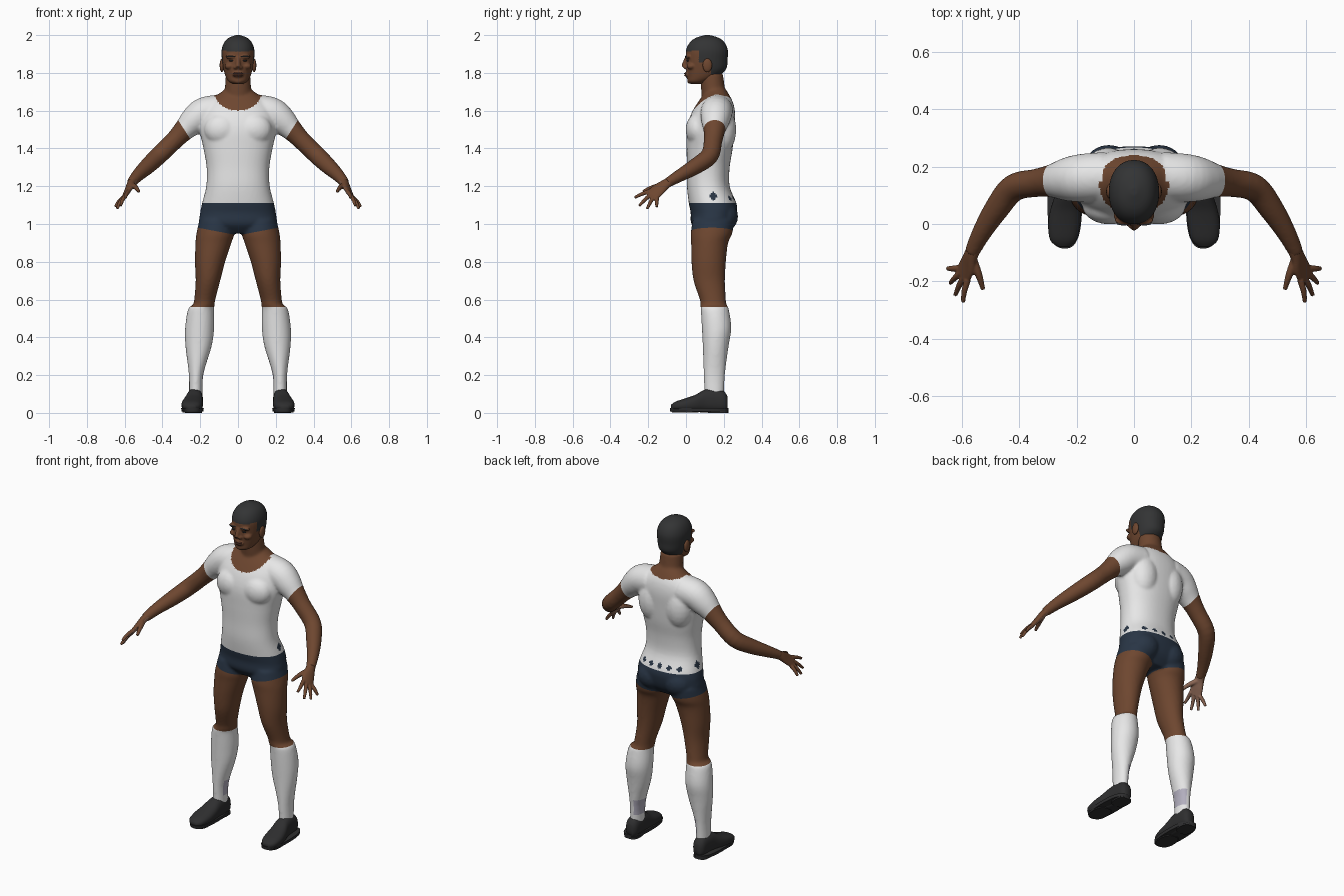
import bpy, bmesh, math
from mathutils import Vector

if "Cube" in bpy.data.objects:
    bpy.data.objects.remove(bpy.data.objects["Cube"])


def material(name, *rgb):
    m = bpy.data.materials.new(name)
    m.use_nodes = True
    m.diffuse_color = (*rgb, 1)
    bsdf = next(n for n in m.node_tree.nodes if n.type == 'BSDF_PRINCIPLED')
    bsdf.inputs["Base Color"].default_value = (*rgb, 1)
    bsdf.inputs["Roughness"].default_value = 0.8
    return m


SKIN = material("brown skin", 0.155, 0.062, 0.029)
PALM = material("light palm", 0.29, 0.15, 0.10)
LIPS = material("dark lips", 0.11, 0.04, 0.025)
HAIR = material("black hair", 0.033, 0.034, 0.035)
WHITE = material("white cloth", 0.8, 0.8, 0.8)
NAVY = material("navy cloth", 0.022, 0.036, 0.06)
LILAC = material("lilac patch", 0.45, 0.43, 0.52)
BLACK = material("black leather", 0.028, 0.028, 0.029)
BOTH, X, Y, Z = (1, -1), Vector((1, 0, 0)), Vector((0, 1, 0)), Vector((0, 0, 1))


def refine(rings, steps=4):
    """Smooth curve through the given rings."""
    r = [Vector(p) for p in rings]
    out = []
    for i in range(len(r) - 1):
        a, b, c, d = r[max(i - 1, 0)], r[i], r[i + 1], r[min(i + 2, len(r) - 1)]
        for k in range(steps):
            t = k / steps
            out.append(b + (c - a) * (t / 2) + (a * 2 - b * 5 + c * 4 - d) * (t * t / 2)
                       + (b * 3 - a - c * 3 + d) * (t ** 3 / 2))
    return out + [r[-1]]


def loft(bm, rings, u=None, v=None, sides=(1,), power=2.0, n=32, steps=4):
    """Skin rings (x, y, z, radius u, radius v); round tubes find their own axes."""
    path = refine(rings, steps)
    for s in sides:
        loops = []
        for i, p in enumerate(path):
            a, b = u, v
            if u is None:
                t = (path[min(i + 1, len(path) - 1)] - path[max(i - 1, 0)]).to_3d().normalized()
                a = t.cross(Z).normalized()
                b = a.cross(t)
            loop = []
            for k in range(n):
                c, d = math.cos(math.tau * k / n), math.sin(math.tau * k / n)
                q = Vector(p[:3]) + a * (p[3] * math.copysign(abs(c) ** (2 / power), c)) \
                    + b * (p[4] * math.copysign(abs(d) ** (2 / power), d))
                loop.append(bm.verts.new((q.x * s, q.y, q.z)))
            loops.append(loop)
        for l, m in zip(loops, loops[1:]):
            for k in range(n):
                bm.faces.new((l[k], l[k - 1], m[k - 1], m[k]))
        bm.faces.new(loops[0])
        bm.faces.new(loops[-1])


def ball(bm, co, radii, sides=(1,)):
    for s in sides:
        made = bmesh.ops.create_uvsphere(bm, u_segments=20, v_segments=12, radius=1)
        for w in made["verts"]:
            w.co = Vector((s * co[0] + w.co.x * radii[0], co[1] + w.co.y * radii[1], co[2] + w.co.z * radii[2]))


def finish(name, bm, mats, angle=60):
    mesh = bpy.data.meshes.new(name)
    bm.to_mesh(mesh)
    bm.free()
    ob = bpy.data.objects.new(name, mesh)
    bpy.context.collection.objects.link(ob)
    for m in mats:
        mesh.materials.append(m)
    bpy.ops.object.select_all(action='DESELECT')
    ob.select_set(True)
    bpy.context.view_layer.objects.active = ob
    bpy.ops.object.shade_smooth_by_angle(angle=math.radians(angle))
    return ob


def fuse(bm, voxel, smooth):
    """Merge overlapping volumes into one smooth skin and return it as a bmesh."""
    bmesh.ops.recalc_face_normals(bm, faces=bm.faces)
    ob = finish("fused", bm, [])
    mod = ob.modifiers.new("remesh", 'REMESH')
    mod.mode, mod.voxel_size = 'VOXEL', voxel
    mod = ob.modifiers.new("smooth", 'SMOOTH')
    mod.factor, mod.iterations = 0.5, smooth
    for m in list(ob.modifiers):
        bpy.ops.object.modifier_apply(modifier=m.name)
    out = bmesh.new()
    out.from_mesh(ob.data)
    bpy.data.objects.remove(ob)
    return out


def split(bm, parts, rule):
    """Split a skin into named one-colour parts."""
    names = list(parts)
    for f in bm.faces:
        f.material_index = names.index(rule(f.calc_center_median()))
    for i, name in enumerate(names):
        piece = bm.copy()
        bmesh.ops.delete(piece, geom=[f for f in piece.faces if f.material_index != i], context='FACES')
        for f in piece.faces:
            f.material_index = 0
        finish(name, piece, [parts[name]])
    bm.free()


# Torso, shoulders, arms, neck and legs as one skin
body = bmesh.new()
torso = [(.95, .14, .12, .07), (1.0, .14, .2, .112), (1.06, .147, .2, .122), (1.11, .141, .19, .126),
         (1.2, .118, .168, .113), (1.3, .118, .166, .113), (1.4, .125, .183, .122), (1.5, .13, .203, .126),
         (1.58, .143, .195, .117), (1.64, .155, .165, .095), (1.69, .16, .1, .065), (1.72, .155, .06, .05)]
loft(body, [(0, y, z, a, b) for z, y, a, b in torso], X, Y, power=2.25, n=48)
leg = [(.115, .145, 1.02, .09, .11), (.12, .135, .95, .1, .11), (.13, .125, .9, .095, .098),
       (.148, .12, .8, .08, .091), (.159, .123, .7, .065, .083), (.176, .142, .6, .056, .069),
       (.182, .146, .57, .058, .07), (.195, .152, .55, .069, .074), (.203, .162, .45, .077, .078),
       (.209, .157, .35, .069, .068), (.222, .15, .2, .038, .056), (.224, .15, .06, .036, .05)]
loft(body, leg, X, Y, BOTH)
arm = [(.1, .165, 1.6, .085), (.18, .16, 1.586, .084), (.235, .155, 1.545, .075), (.285, .15, 1.497, .058),
       (.34, .143, 1.44, .049), (.42, .125, 1.362, .048), (.48, .05, 1.305, .043), (.53, -.03, 1.258, .034),
       (.565, -.1, 1.217, .026)]
loft(body, [(*p, p[3]) for p in arm], sides=BOTH)
neck = [(0, .16, 1.62, .08, .07), (0, .145, 1.7, .071, .064), (0, .135, 1.8, .064, .06)]
loft(body, neck, X, Y)
ball(body, (.085, .062, 1.5), (.095, .064, .085), BOTH)
ball(body, (.09, .19, 1.5), (.085, .076, .13), BOTH)
ball(body, (.088, .19, 1.04), (.09, .086, .085), BOTH)
body = fuse(body, .008, 6)

# Clean hem lines
hems = [((0, 0, 1.11), Z), ((0, 0, .56), Z)]
for s in BOTH:
    hems += [((s * .283, .15, 1.497), Vector((s * .84, 0, -.54))), ((0, 0, .94), Vector((-s * .19, 0, 1)))]
for co, no in hems:
    bmesh.ops.bisect_plane(body, geom=body.verts[:] + body.edges[:] + body.faces[:],
                           dist=1e-5, plane_co=co, plane_no=no)


def body_rule(c):
    x, side = abs(c.x), "left" if c.x > 0 else "right"
    if x > .23 and c.z > 1.05:
        return side + "_arm" if (x - .283) * .84 - (c.z - 1.497) * .54 > 0 else "shirt"
    if c.z < .56:
        return "sock_patches" if x < .213 and .14 < c.z < .235 and c.y > .125 else side + "_sock"
    if c.z < .94 + .19 * x:
        return side + "_leg"
    if c.z < 1.11:
        return "shorts"
    depth = .1 if c.y < .15 else .035
    if x < .125 and c.z > 1.7 - depth * math.sqrt(1 - (x / .125) ** 2):
        return "neck"
    if c.y > .18 and x < .13 and abs((x + .03) % .06 - .03) + abs(c.z - 1.135) < .018:
        return "waist_marks"
    if x > .1 and abs(c.y - .145) + abs(c.z - 1.148) < .026:
        return "waist_marks"
    return "shirt"


parts = {"shirt": WHITE, "shorts": NAVY, "waist_marks": NAVY, "neck": SKIN, "sock_patches": LILAC}
for side in ("left", "right"):
    parts.update({side + "_arm": SKIN, side + "_leg": SKIN, side + "_sock": WHITE})
split(body, parts, body_rule)

# Head with brow ridges, nose, chin and cheeks
head = bmesh.new()
skull = [(1.742, .058, .03, .036), (1.755, .064, .05, .056), (1.78, .088, .065, .082), (1.82, .107, .077, .106),
         (1.87, .11, .085, .11), (1.92, .111, .087, .111), (1.96, .112, .074, .093), (1.985, .113, .05, .062),
         (2.0, .113, .012, .014)]
loft(head, [(0, y, z, a, b) for z, y, a, b in skull], X, Y, power=2.15)
ball(head, (.034, .013, 1.885), (.034, .018, .011), BOTH)
ball(head, (.045, .03, 1.835), (.026, .026, .018), BOTH)
loft(head, [(0, .006, 1.885, .011, .011), (0, -.006, 1.85, .012, .014), (0, -.01, 1.832, .016, .014)], X, Y)
ball(head, (.013, 0, 1.829), (.012, .013, .010), BOTH)
ball(head, (0, .006, 1.792), (.032, .013, .016))
ball(head, (0, .024, 1.758), (.026, .018, .016))
head = fuse(head, .005, 3)


def head_rule(c):
    front = c.z > 1.912 + .1 * c.y
    temple = c.y > .068 and c.z > 1.855
    nape = c.y > .132 and c.z > 1.78
    return "hair" if front or temple or nape else "face"


split(head, {"face": SKIN, "hair": HAIR}, head_rule)

# Ears and painted face details
for name, mat, places in (
        ("ears", SKIN, [((.085, .113, 1.84), (.012, .025, .036))]),
        ("eyebrows", HAIR, [((.036, .003, 1.887), (.026, .008, .005))]),
        ("eyes", BLACK, [((.035, .009, 1.865), (.014, .007, .0045))]),
        ("lips", LIPS, [((.011, .0, 1.797), (.016, .01, .005)), ((.008, .0, 1.787), (.016, .01, .006))])):
    bm = bmesh.new()
    for co, radii in places:
        ball(bm, co, radii, BOTH)
    finish(name, bm, [mat])

# Hands: palm, four fingers and thumb
along = Vector((.055, -.145, -.125)).normalized()
spread = Vector((.055, .115, -.05))
spread = (spread - along * spread.dot(along)).normalized()
inward = spread.cross(along)
tips = [(.595, -.272, 1.14), (.622, -.248, 1.096), (.64, -.206, 1.08), (.65, -.155, 1.09)]
for s, side in ((1, "left"), (-1, "right")):
    bm = bmesh.new()
    loft(bm, [(.555, -.08, 1.228, .027, .024), (.568, -.11, 1.21, .029, .02), (.58, -.145, 1.183, .038, .016),
              (.596, -.18, 1.152, .04, .012)], spread, inward, (s,))
    for i, tip in enumerate(tips):
        root = Vector((.594, -.174, 1.156)) + spread * (.02 * i - .03)
        mid = (root + Vector(tip)) / 2 - inward * .004
        loft(bm, [(*root, .012, .012), (*mid, .0105, .0105), (*tip, .0075, .0075)], sides=(s,), n=12)
    loft(bm, [(.565, -.115, 1.205, .017, .017), (.541, -.175, 1.194, .013, .013),
              (.525, -.228, 1.172, .008, .008)], sides=(s,), n=12)
    bm = fuse(bm, .004, 3)
    bm.normal_update()
    facing = Vector((inward.x * s, inward.y, inward.z))
    for f in bm.faces:
        f.material_index = int(f.normal.dot(facing) > .5)
    finish(side + "_hand", bm, [SKIN, PALM])

    # Shoe upper, sole and heel
    bm = bmesh.new()
    upper = [(.246, -.08, .03, .02, .012), (.246, -.055, .036, .046, .024), (.243, 0, .042, .056, .036),
             (.238, .05, .05, .053, .046), (.231, .1, .063, .045, .06), (.228, .15, .066, .042, .063),
             (.228, .2, .06, .037, .055), (.228, .22, .05, .022, .036)]
    loft(bm, upper, X, Z, (s,), power=2.4)
    bmesh.ops.recalc_face_normals(bm, faces=bm.faces)
    finish(side + "_shoe", bm, [BLACK])
    bm = bmesh.new()
    loft(bm, [(.241, .07, .008, .058, .154), (.241, .07, .026, .06, .156)], X, Y, (s,), power=2.6, steps=1)
    loft(bm, [(.235, .17, 0, .045, .054), (.235, .17, .012, .045, .054)], X, Y, (s,), power=2.8, steps=1)
    loft(bm, [(.243, -.005, .003, .05, .07), (.243, -.005, .012, .055, .075)], X, Y, (s,), power=2.4, steps=1)
    bmesh.ops.recalc_face_normals(bm, faces=bm.faces)
    finish(side + "_sole", bm, [BLACK], 40)
